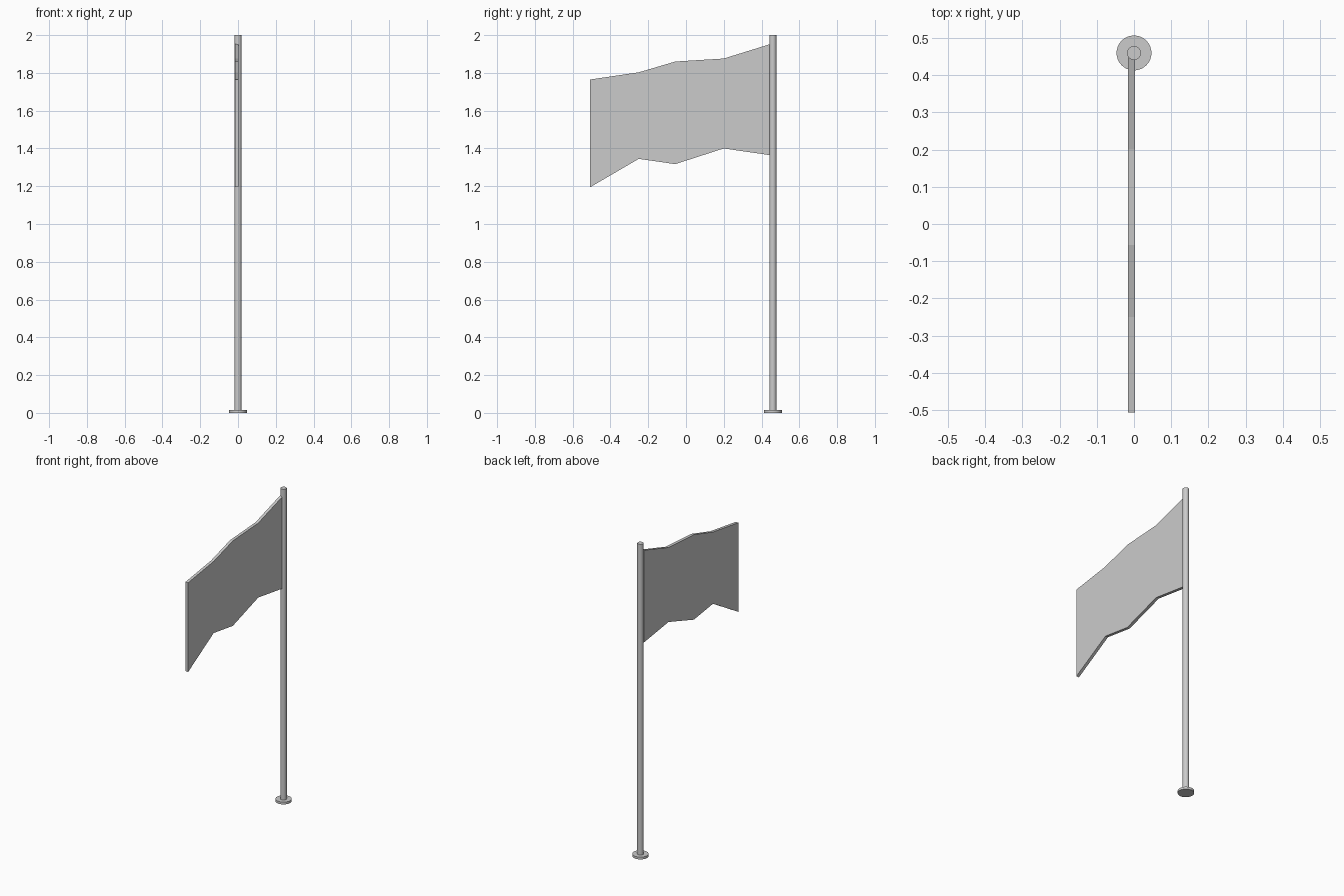
import bpy, bmesh
from math import radians

if "Cube" in bpy.data.objects:
    bpy.data.objects.remove(bpy.data.objects["Cube"])

POLE_Y = 0.46


def cylinder(name, radius, z0, z1):
    bpy.ops.mesh.primitive_cylinder_add(vertices=32, radius=radius, depth=z1 - z0,
                                        location=(0, POLE_Y, (z0 + z1) / 2))
    obj = bpy.context.object
    obj.name = name
    bpy.ops.object.shade_smooth_by_angle(angle=radians(30))
    return obj


# Round foot and pole
cylinder("base", 0.047, 0, 0.015)
cylinder("pole", 0.0185, 0.015, 2.0)

# Flag: columns of (y, bottom z, top z), given thickness along x
columns = [(-0.507, 1.195, 1.765), (-0.25, 1.345, 1.803), (-0.057, 1.317, 1.86),
           (0.20, 1.40, 1.876), (0.448, 1.364, 1.953)]
X0, X1 = -0.016, 0.003
bm = bmesh.new()
lower = [bm.verts.new((X0, y, b)) for y, b, t in columns]
upper = [bm.verts.new((X0, y, t)) for y, b, t in columns]
for i in range(len(columns) - 1):
    bm.faces.new((lower[i], lower[i + 1], upper[i + 1], upper[i]))
ext = bmesh.ops.extrude_face_region(bm, geom=bm.faces[:], use_keep_orig=True)
moved = [g for g in ext["geom"] if isinstance(g, bmesh.types.BMVert)]
bmesh.ops.translate(bm, verts=moved, vec=(X1 - X0, 0, 0))
bmesh.ops.recalc_face_normals(bm, faces=bm.faces[:])
mesh = bpy.data.meshes.new("flag")
bm.to_mesh(mesh)
bm.free()
bpy.context.collection.objects.link(bpy.data.objects.new("flag", mesh))
